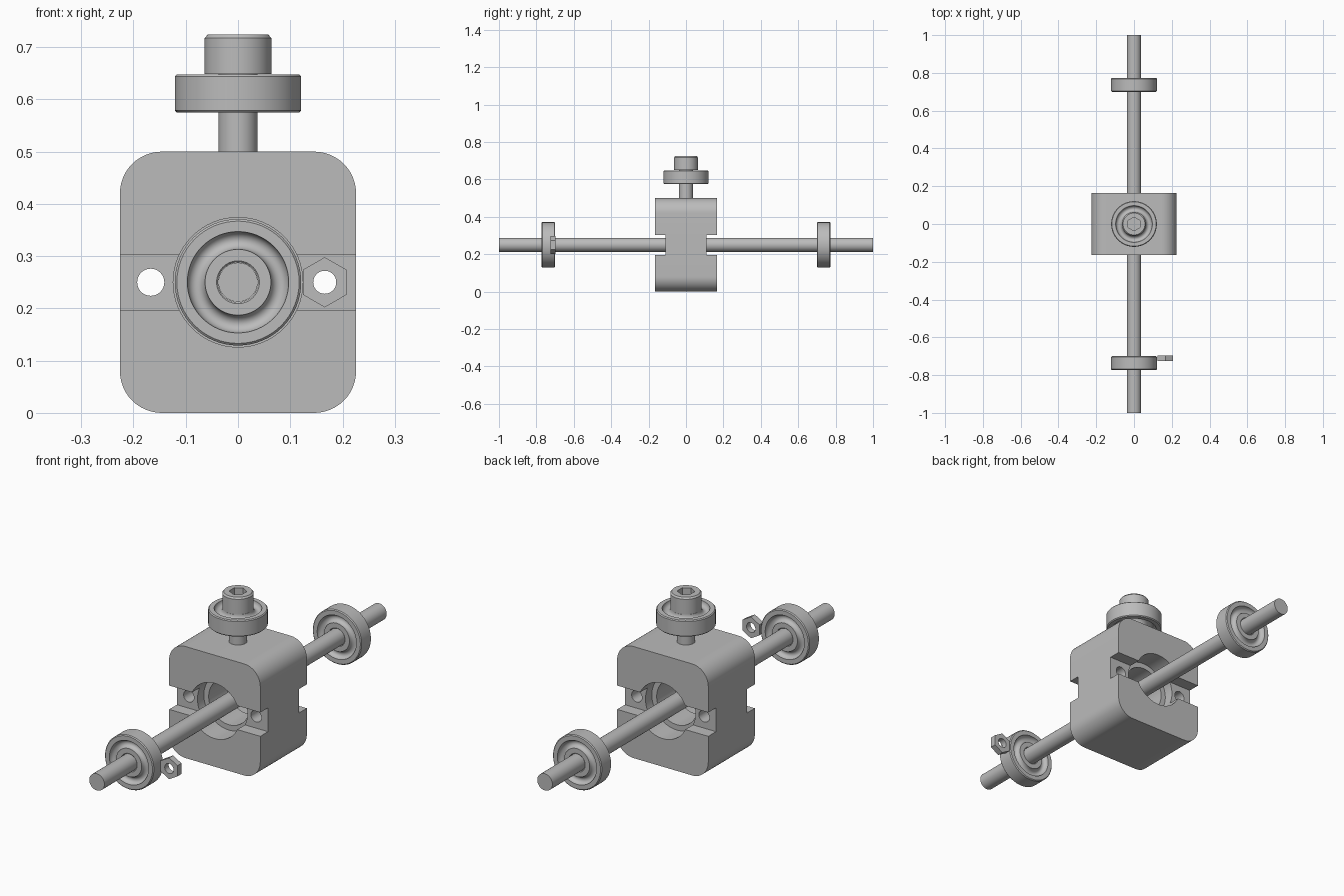
import bpy, bmesh, math
from mathutils import Matrix, Vector

if "Cube" in bpy.data.objects:
    bpy.data.objects.remove(bpy.data.objects["Cube"])

steel = bpy.data.materials.new("plain_grey")
steel.use_nodes = True
GREY = (0.5, 0.5, 0.5, 1)
steel.diffuse_color = GREY
steel.node_tree.nodes["Principled BSDF"].inputs["Base Color"].default_value = GREY

ALONG_Y = Matrix.Rotation(math.pi / 2, 4, 'X')   # local z points to -y
AXIS_Z = 0.25


def finish(bm, name, matrix=Matrix()):
    bmesh.ops.recalc_face_normals(bm, faces=bm.faces)
    mesh = bpy.data.meshes.new(name)
    bm.to_mesh(mesh)
    bm.free()
    mesh.transform(matrix)
    mesh.materials.append(steel)
    obj = bpy.data.objects.new(name, mesh)
    bpy.context.collection.objects.link(obj)
    return obj


def cylinder(name, radius, length, centre, sides=64, along_y=True, turn=0):
    bm = bmesh.new()
    bmesh.ops.create_cone(bm, cap_ends=True, segments=sides, radius1=radius,
                          radius2=radius, depth=length)
    turned = Matrix.Rotation(turn, 4, 'Z')
    rot = ALONG_Y if along_y else Matrix()
    return finish(bm, name, Matrix.Translation(centre) @ rot @ turned)


def box(name, size, centre, corner=0):
    bm = bmesh.new()
    bmesh.ops.create_cube(bm, size=1)
    bmesh.ops.scale(bm, vec=size, verts=bm.verts)
    if corner:
        edges = [e for e in bm.edges
                 if abs((e.verts[0].co - e.verts[1].co).normalized().y) > 0.9]
        bmesh.ops.bevel(bm, geom=edges, offset=corner, segments=12,
                        profile=0.5, affect='EDGES')
    return finish(bm, name, Matrix.Translation(centre))


def lathe(name, profile, matrix, closed=True):
    bm = bmesh.new()
    verts = [bm.verts.new((r, 0, h)) for r, h in profile]
    pairs = list(zip(verts, verts[1:]))
    if closed:
        pairs.append((verts[-1], verts[0]))
    edges = [bm.edges.new(p) for p in pairs]
    bmesh.ops.spin(bm, geom=verts + edges, axis=(0, 0, 1), cent=(0, 0, 0),
                   angle=math.tau, steps=64)
    bmesh.ops.remove_doubles(bm, verts=bm.verts, dist=0.0001)
    return finish(bm, name, matrix)


def activate(obj):
    bpy.ops.object.select_all(action='DESELECT')
    obj.select_set(True)
    bpy.context.view_layer.objects.active = obj


def cut(obj, cutters):
    for c in cutters:
        c.hide_render = True
        activate(obj)
        mod = obj.modifiers.new("cut", 'BOOLEAN')
        mod.operation = 'DIFFERENCE'
        mod.solver = 'EXACT'
        mod.object = c
        bpy.ops.object.modifier_apply(modifier=mod.name)
        bpy.data.objects.remove(c)


def bearing(name, matrix):
    # Ring with a rounded groove in each face
    half, mid, groove, depth = 0.0365, 0.08, 0.017, 0.02
    arc = [(mid - groove * math.cos(math.pi * i / 10),
            half - depth * math.sin(math.pi * i / 10)) for i in range(11)]
    top = [(0.038, half - 0.003), (0.041, half)] + arc + \
          [(0.117, half), (0.121, half - 0.004)]
    return lathe(name, top + [(r, -h) for r, h in reversed(top)], matrix)


# Housing block with bore, side slots and bolt holes
block = box("housing_block", (0.452, 0.33, 0.5), (0, 0, AXIS_Z), corner=0.08)
cutters = [cylinder("bore", 0.1, 0.5, (0, 0, AXIS_Z))]
for side in (-1, 1):
    cutters += [
        cylinder("bearing_seat", 0.124, 0.12, (0, side * 0.125, AXIS_Z)),
        box("slot", (0.6, 0.1, 0.107), (0, side * 0.16, AXIS_Z)),
        cylinder("bolt_hole", 0.026, 0.5, (side * 0.167, 0, AXIS_Z), 32)]
cut(block, cutters)

# Rod and its two bearings
cylinder("rod", 0.0375, 2, (0, 0, AXIS_Z))
for label, side in (("front", -1), ("back", 1)):
    bearing(label + "_bearing",
            Matrix.Translation((0, side * 0.736, AXIS_Z)) @ ALONG_Y)

# Loose nut beside the front bearing
nut = cylinder("nut", 0.048, 0.028, (0.166, -0.711, AXIS_Z), 6,
               turn=math.pi / 2)
if max(v.co.z for v in nut.data.vertices) < AXIS_Z + 0.045:
    nut.data.transform(Matrix.Translation((0.166, 0, AXIS_Z))
                       @ Matrix.Rotation(math.pi / 6, 4, 'Y')
                       @ Matrix.Translation((-0.166, 0, -AXIS_Z)))
cut(nut, [cylinder("nut_hole", 0.022, 0.1, (0.166, -0.711, AXIS_Z), 32)])

# Top bearing and socket head bolt
bearing("top_bearing", Matrix.Translation((0, 0, 0.6115)))
bolt = lathe("socket_bolt", [(0, 0.46), (0.0375, 0.46), (0.0375, 0.649),
                             (0.064, 0.649), (0.064, 0.717), (0.058, 0.724),
                             (0, 0.724)], Matrix(), closed=False)
cut(bolt, [cylinder("socket", 0.036, 0.08, (0, 0, 0.724), 6, along_y=False)])

# Smooth round surfaces, crisp edges
for obj in [o for o in bpy.context.collection.objects if o.type == 'MESH']:
    if steel.name in obj.data.materials:
        activate(obj)
        bpy.ops.object.shade_smooth_by_angle(angle=math.radians(30))
